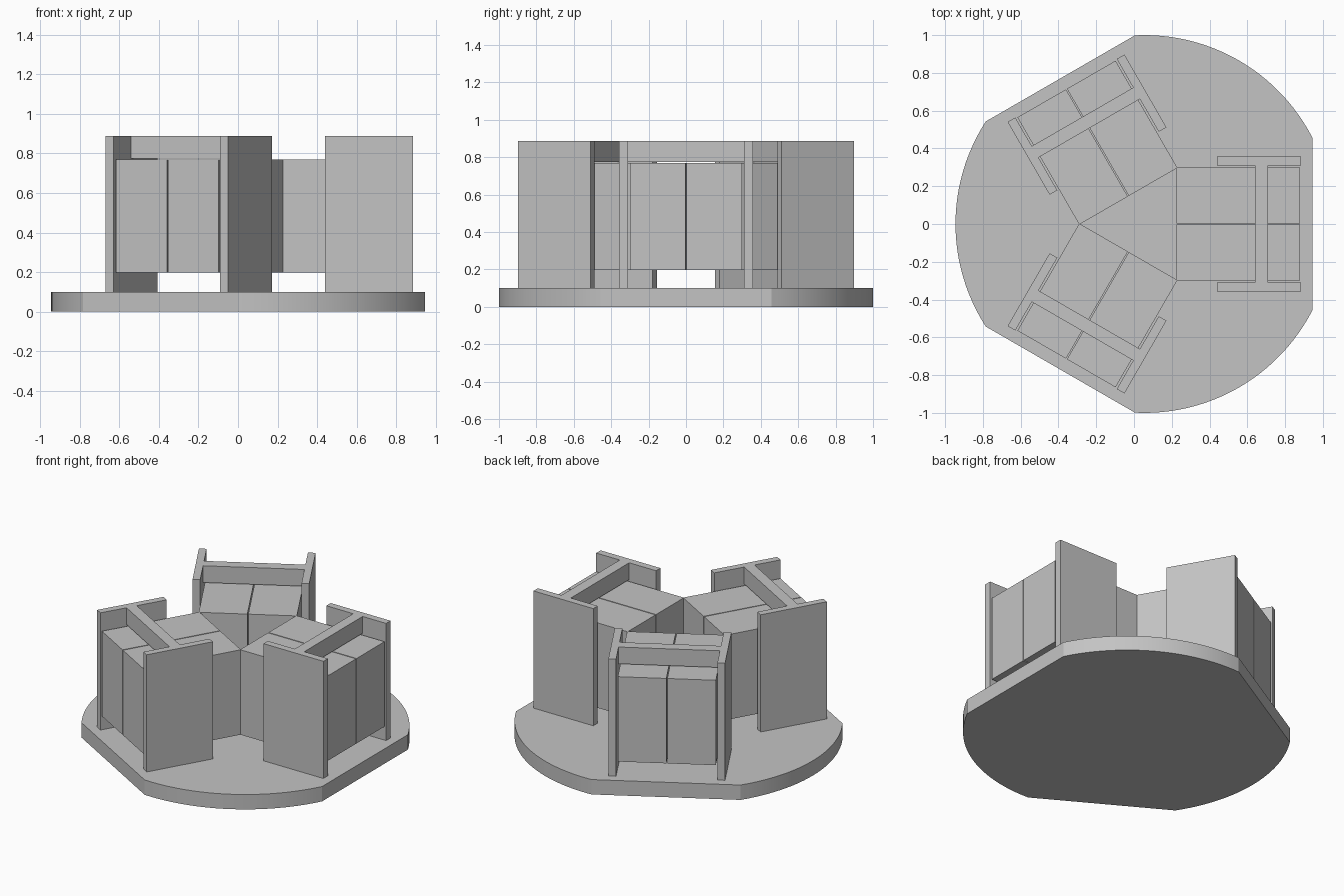
import bpy, bmesh, math
from mathutils import Matrix, Vector

cube = bpy.data.objects.get("Cube")
if cube:
    bpy.data.objects.remove(cube, do_unlink=True)

grey = bpy.data.materials.new("plain_grey")
grey.use_nodes = True
grey.diffuse_color = (0.55, 0.55, 0.55, 1)
grey.node_tree.nodes["Principled BSDF"].inputs["Base Color"].default_value = (0.55, 0.55, 0.55, 1)

CENTRE = Vector((0.055, 0, 0))   # axis of the threefold layout
BASE_TOP = 0.1
TOP = 0.888


def add_object(name, bm):
    mesh = bpy.data.meshes.new(name)
    bm.to_mesh(mesh)
    bm.free()
    mesh.materials.append(grey)
    obj = bpy.data.objects.new(name, mesh)
    bpy.context.collection.objects.link(obj)
    return obj


def add_box(name, low, high, angle):
    """Box between two corners, turned about the layout axis."""
    low, high = Vector(low), Vector(high)
    bm = bmesh.new()
    bmesh.ops.create_cube(bm, size=1)
    place = (Matrix.Translation(CENTRE) @ Matrix.Rotation(angle, 4, 'Z')
             @ Matrix.Translation((low + high) / 2) @ Matrix.Diagonal((*(high - low), 1)))
    bm.transform(place)
    return add_object(name, bm)


# Round base with three flats, one behind each bay
half_flat = math.acos(0.89)
arc = math.tau / 3 - 2 * half_flat
steps = 24
bm = bmesh.new()
rim = []
for bay in range(3):
    for i in range(steps + 1):
        a = bay * math.tau / 3 + half_flat + arc * i / steps
        rim.append(bm.verts.new(CENTRE + Vector((math.cos(a), math.sin(a), 0))))
bottom = bm.faces.new(rim)
top = bmesh.ops.extrude_face_region(bm, geom=[bottom])
bmesh.ops.translate(bm, vec=(0, 0, BASE_TOP),
                    verts=[v for v in top["geom"] if isinstance(v, bmesh.types.BMVert)])
bmesh.ops.recalc_face_normals(bm, faces=bm.faces)
base = add_object("base", bm)
bpy.context.view_layer.objects.active = base
base.select_set(True)
bpy.ops.object.shade_smooth_by_angle(angle=math.radians(20))

# Three bays: paired raised boxes held between side panels with a cross rail
for bay in range(3):
    turn = bay * math.tau / 3
    for side, sign in (("left", 1), ("right", -1)):
        def span(a, b):
            return sorted((sign * a, sign * b))
        y0, y1 = span(0.003, 0.3)
        add_box(f"box_{side}_{bay + 1}", (0.17, y0, 0.197), (0.825, y1, 0.768), turn)
        y0, y1 = span(0.31, 0.357)
        add_box(f"side_panel_{side}_{bay + 1}", (0.385, y0, BASE_TOP), (0.83, y1, TOP), turn)
    add_box(f"cross_rail_{bay + 1}", (0.585, -0.31, 0.775), (0.655, 0.31, TOP), turn)
